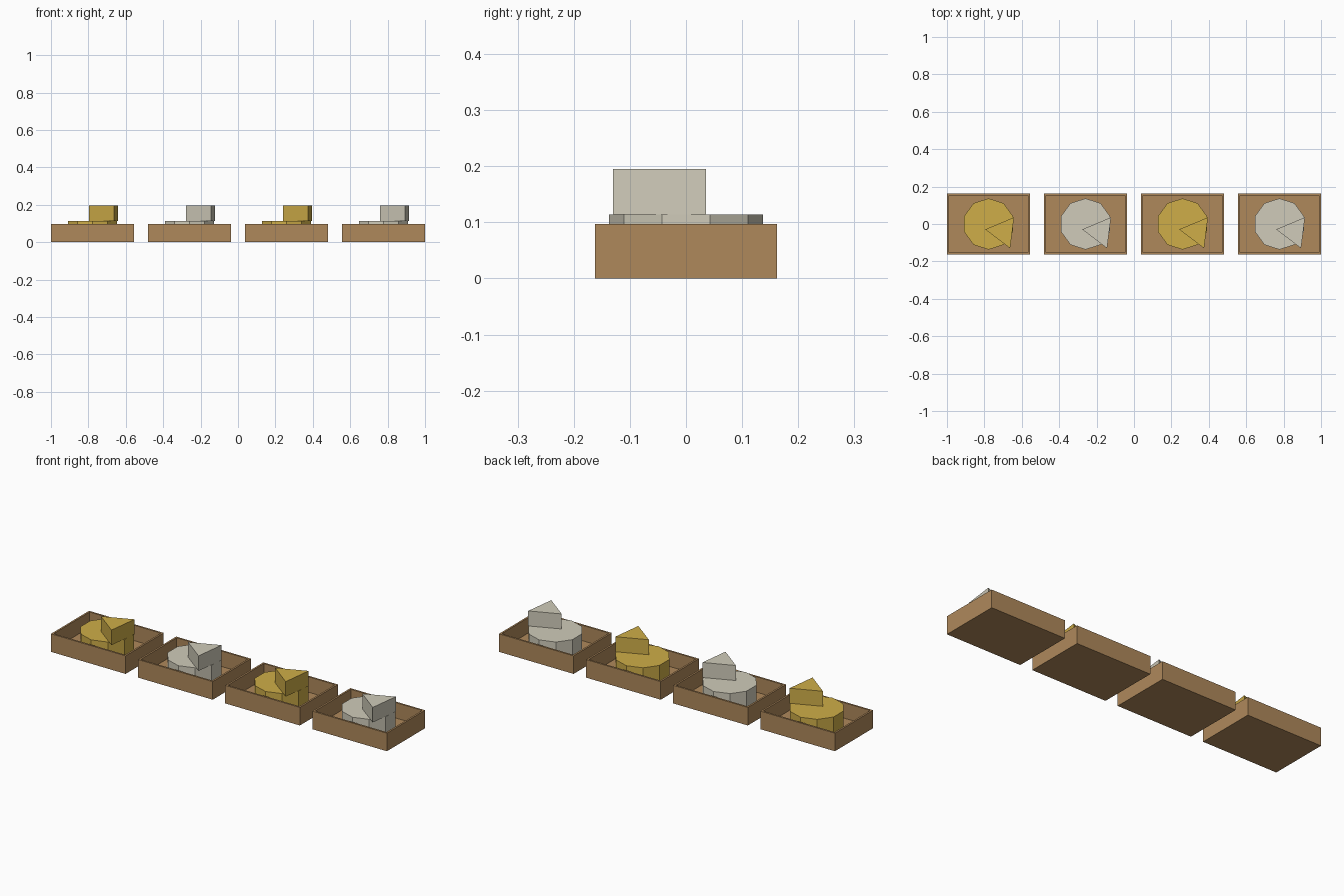
import bpy, bmesh, math
from mathutils import Matrix

if "Cube" in bpy.data.objects:
    bpy.data.objects.remove(bpy.data.objects["Cube"])

PITCH, W, D, H, T = 0.5185, 0.4445, 0.324, 0.097, 0.014
TOP = 0.114  # top of the wheel


def material(name, rgb):
    m = bpy.data.materials.new(name)
    m.diffuse_color = (*rgb, 1)
    m.use_nodes = True
    m.node_tree.nodes["Principled BSDF"].inputs["Base Color"].default_value = m.diffuse_color
    return m


wood = material("wood", (0.43, 0.25, 0.105))
gold = material("gold_cheese", (0.62, 0.42, 0.065))
cream = material("cream_cheese", (0.63, 0.60, 0.49))


def finish(name, bm, mat, x):
    me = bpy.data.meshes.new(name)
    bmesh.ops.recalc_face_normals(bm, faces=bm.faces)
    bm.to_mesh(me)
    bm.free()
    me.materials.append(mat)
    ob = bpy.data.objects.new(name, me)
    ob.location.x = x
    bpy.context.collection.objects.link(ob)


def crate(name, x):
    # open box: inset the top face and sink it to the floor
    bm = bmesh.new()
    bmesh.ops.create_cube(bm, size=1, matrix=Matrix.Translation((0, 0, H / 2))
                          @ Matrix.Diagonal((W, D, H, 1)))
    top = max(bm.faces, key=lambda f: f.calc_center_median().z)
    bmesh.ops.inset_individual(bm, faces=[top], thickness=T)
    inner = bmesh.ops.extrude_discrete_faces(bm, faces=[top])["faces"][0]
    for v in inner.verts:
        v.co.z = T
    finish(name, bm, wood, x)


def prism(name, mat, x, sides, r, z0, z1, angle, offset=(0, 0)):
    # upright prism whose first corner points along the given angle
    bm = bmesh.new()
    ring = []
    for i in range(sides):
        a = angle + math.tau * i / sides
        ring.append(bm.verts.new((offset[0] + r * math.cos(a),
                                  offset[1] + r * math.sin(a), z0)))
    base = bm.faces.new(ring)
    ext = bmesh.ops.extrude_face_region(bm, geom=[base], use_keep_orig=True)["geom"]
    for v in ext:
        if isinstance(v, bmesh.types.BMVert):
            v.co.z = z1
    finish(name, bm, mat, x)


# four crates, alternating cheese colours
for i in range(4):
    x = (i - 1.5) * PITCH
    mat = cream if i % 2 else gold
    crate(f"crate_{i + 1}", x)
    prism(f"cheese_wheel_{i + 1}", mat, x, 10, 0.137, T, TOP, math.pi / 2)
    prism(f"cheese_wedge_{i + 1}", mat, x, 3, 0.0965, TOP, 0.195,
          math.radians(52.8), (0.078, -0.041))
